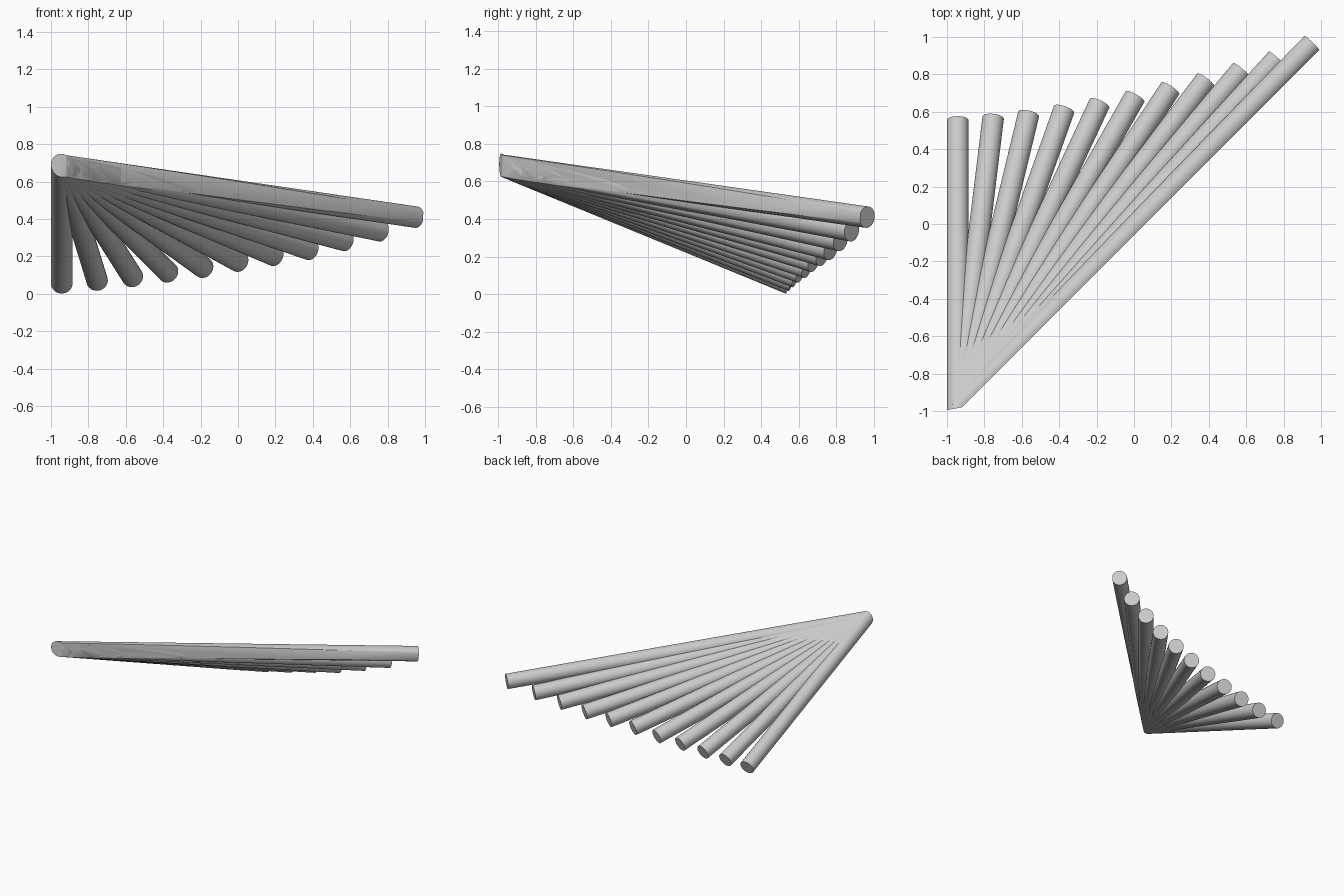
import bpy, bmesh
from mathutils import Vector

cube = bpy.data.objects.get("Cube")
if cube:
    bpy.data.objects.remove(cube, do_unlink=True)

grey = bpy.data.materials.new("light grey")
grey.use_nodes = True
colour = (0.6, 0.6, 0.6, 1)
grey.diffuse_color = colour
grey.node_tree.nodes["Principled BSDF"].inputs["Base Color"].default_value = colour

RADIUS = 0.0575
APEX = Vector((-0.9425, -0.985, 0.687))
# Height and depth of each rod's far end, evenly spaced in x
END_Y = [0.555, 0.568, 0.587, 0.612, 0.645, 0.68, 0.725, 0.77, 0.823, 0.883, 0.965]
END_Z = [0.055, 0.07, 0.09, 0.115, 0.14, 0.173, 0.205, 0.237, 0.285, 0.337, 0.41]
# Planes trimming the rods: long diagonal side and short front end
CUTS = [(Vector((-0.92, -0.98, 0)), Vector((1, -1, 0))),
        (Vector((-0.92, -0.98, 0)), Vector((0.19, -1, 0)))]


def trim(bm, point, normal):
    result = bmesh.ops.bisect_plane(
        bm, geom=bm.verts[:] + bm.edges[:] + bm.faces[:], dist=1e-5,
        plane_co=point, plane_no=normal, clear_outer=True)
    rim = [e for e in result["geom_cut"]
           if isinstance(e, bmesh.types.BMEdge) and e.is_boundary]
    if rim:
        bmesh.ops.holes_fill(bm, edges=rim, sides=0)


def rod(name, start, end):
    axis = end - start
    bm = bmesh.new()
    bmesh.ops.create_cone(bm, cap_ends=True, segments=32, radius1=RADIUS,
                          radius2=RADIUS, depth=axis.length)
    turn = axis.to_track_quat('Z', 'Y').to_matrix().to_4x4()
    bmesh.ops.transform(bm, matrix=turn, verts=bm.verts)
    bmesh.ops.translate(bm, vec=(start + end) / 2, verts=bm.verts)
    for point, normal in CUTS:
        trim(bm, point, normal)
    bmesh.ops.recalc_face_normals(bm, faces=bm.faces)
    mesh = bpy.data.meshes.new(name)
    bm.to_mesh(mesh)
    bm.free()
    mesh.materials.append(grey)
    obj = bpy.data.objects.new(name, mesh)
    bpy.context.collection.objects.link(obj)
    return obj


# Fan of rods spreading from one corner
rods = []
for i, (y, z) in enumerate(zip(END_Y, END_Z)):
    end = Vector((APEX.x + 0.1895 * i, y, z))
    start = APEX.copy()
    if i == 0:
        start -= (end - start).normalized() * 0.1
    rods.append(rod(f"fan_rod_{i + 1}", start, end))

bpy.ops.object.select_all(action='DESELECT')
for obj in rods:
    obj.select_set(True)
bpy.context.view_layer.objects.active = rods[0]
bpy.ops.object.shade_smooth_by_angle(angle=0.6)
